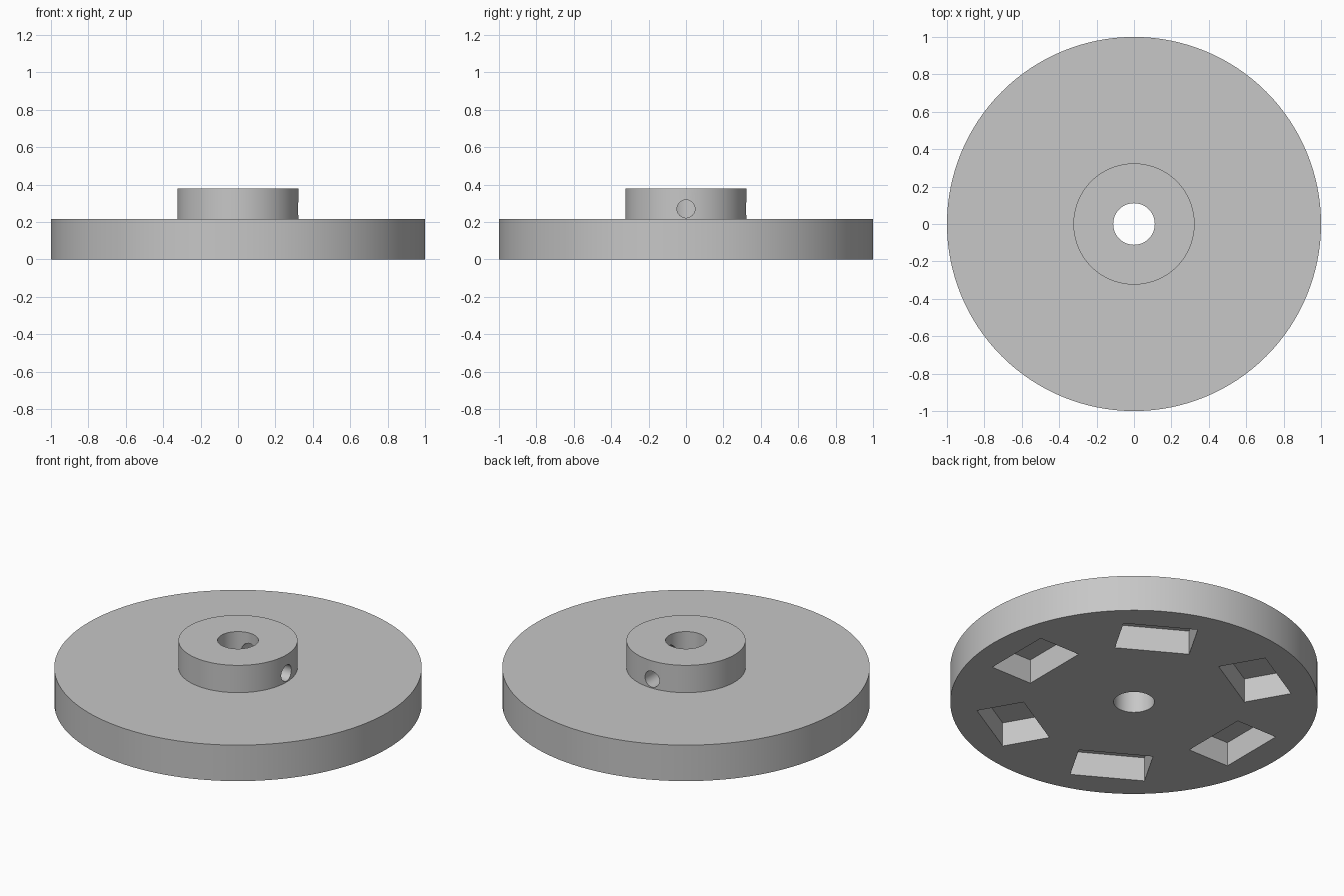
import bpy, bmesh, math
from mathutils import Matrix, Vector

cube = bpy.data.objects.get("Cube")
if cube:
    bpy.data.objects.remove(cube, do_unlink=True)

DISC_R, DISC_TOP = 1.0, 0.216
HUB_R, HUB_TOP = 0.324, 0.38
BORE_R = 0.111
SCREW_R, SCREW_Z = 0.048, 0.27
POCKET_SIZE = (0.27, 0.41)
POCKET_RADIUS, POCKET_DEPTH = 0.7, 0.145
SEGMENTS = 128

grey = bpy.data.materials.new("plain grey")
grey.use_nodes = True
colour = (0.57, 0.57, 0.57, 1)
grey.diffuse_color = colour
grey.node_tree.nodes["Principled BSDF"].inputs["Base Color"].default_value = colour


def make_object(name, bm):
    bmesh.ops.recalc_face_normals(bm, faces=bm.faces)
    mesh = bpy.data.meshes.new(name)
    bm.to_mesh(mesh)
    bm.free()
    mesh.materials.append(grey)
    obj = bpy.data.objects.new(name, mesh)
    bpy.context.collection.objects.link(obj)
    return obj


def cut(target, cutter):
    """Subtract the cutter from the target, then discard it."""
    mod = target.modifiers.new("cut", 'BOOLEAN')
    mod.operation = 'DIFFERENCE'
    mod.solver = 'EXACT'
    mod.object = cutter
    bpy.context.view_layer.objects.active = target
    bpy.ops.object.modifier_apply(modifier=mod.name)
    bpy.data.objects.remove(cutter, do_unlink=True)


# Disc with raised hub and through bore, turned from one closed profile
profile = [(BORE_R, 0), (DISC_R, 0), (DISC_R, DISC_TOP),
           (HUB_R, DISC_TOP), (HUB_R, HUB_TOP), (BORE_R, HUB_TOP)]
bm = bmesh.new()
verts = [bm.verts.new((r, 0, z)) for r, z in profile]
edges = [bm.edges.new((v, verts[i - 1])) for i, v in enumerate(verts)]
bmesh.ops.spin(bm, geom=verts + edges, cent=(0, 0, 0), axis=(0, 0, 1),
               angle=math.tau, steps=SEGMENTS, use_duplicate=False)
bmesh.ops.remove_doubles(bm, verts=bm.verts, dist=0.0001)
wheel = make_object("hubbed_disc", bm)

# Six rectangular pockets in the underside
bm = bmesh.new()
for i in range(6):
    place = (Matrix.Rotation(i * math.tau / 6, 4, 'Z')
             @ Matrix.Translation((POCKET_RADIUS, 0, 0))
             @ Matrix.Diagonal((*POCKET_SIZE, 2 * POCKET_DEPTH, 1)))
    bmesh.ops.create_cube(bm, size=1, matrix=place)
cut(wheel, make_object("pocket_cutter", bm))

# Two set screw holes through the hub wall, at right angles
for direction in (Vector((1, 0, 0)), Vector((0, 1, 0))):
    bm = bmesh.new()
    place = (Matrix.Translation(direction * 0.22 + Vector((0, 0, SCREW_Z)))
             @ direction.to_track_quat('Z', 'Y').to_matrix().to_4x4())
    bmesh.ops.create_cone(bm, cap_ends=True, segments=32, radius1=SCREW_R,
                          radius2=SCREW_R, depth=0.36, matrix=place)
    cut(wheel, make_object("screw_hole_cutter", bm))

# Smooth round walls, sharp rims
bpy.ops.object.select_all(action='DESELECT')
wheel.select_set(True)
bpy.context.view_layer.objects.active = wheel
bpy.ops.object.shade_smooth_by_angle(angle=math.radians(30))
